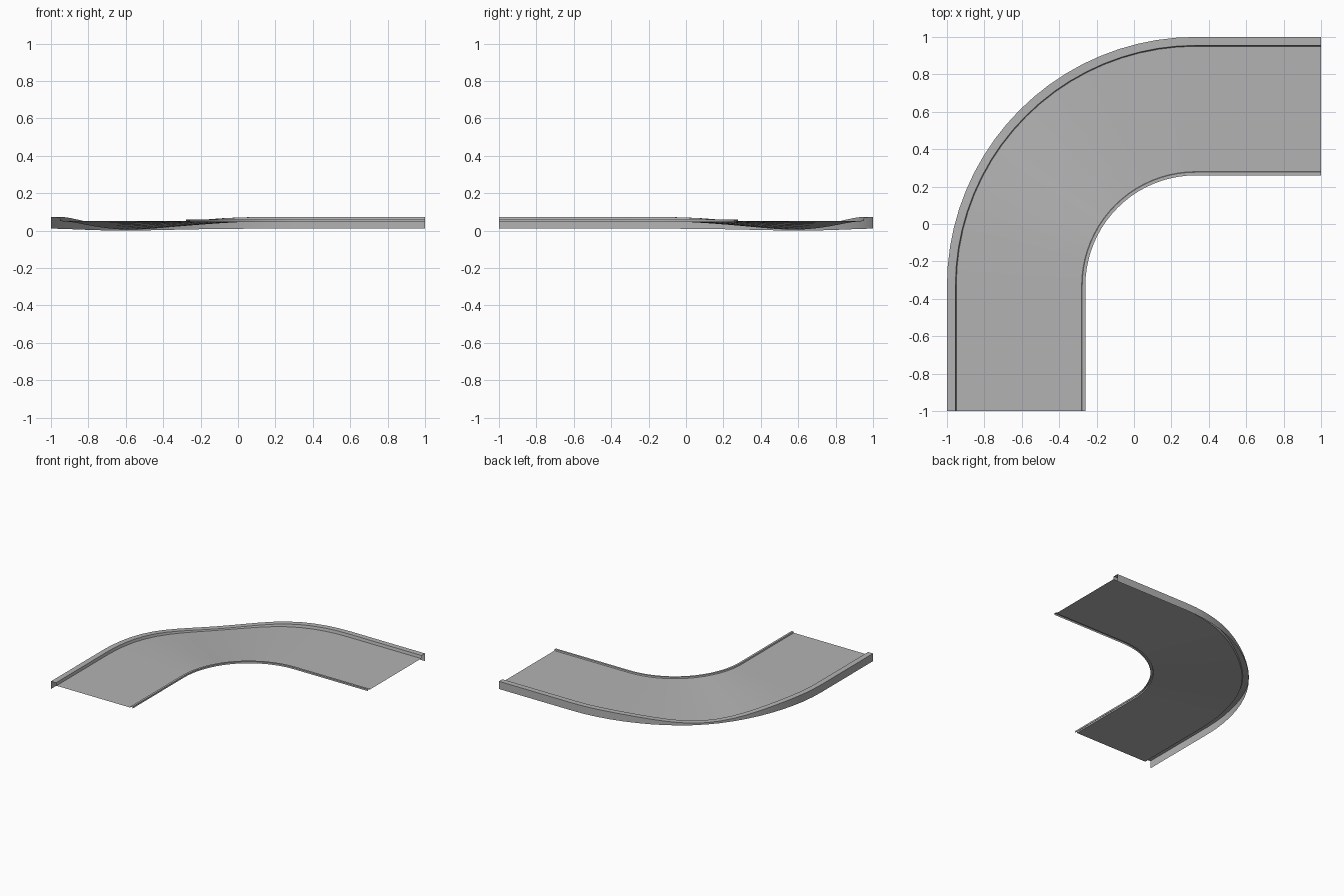
import bpy, bmesh, math

if "Cube" in bpy.data.objects:
    bpy.data.objects.remove(bpy.data.objects["Cube"])

CENTRE = 0.33          # bend centre is at (CENTRE, -CENTRE)
SEGMENTS = 20

grey = bpy.data.materials.new("light grey")
grey.use_nodes = True
grey.diffuse_color = (0.45, 0.45, 0.45, 1)
grey.node_tree.nodes["Principled BSDF"].inputs["Base Color"].default_value = grey.diffuse_color

# Path stations: (angle round the bend, extra straight length before / after)
start, end = (0, -1 + CENTRE), (math.pi / 2, 1 - CENTRE)
stations = [start] + [(math.pi / 2 * i / SEGMENTS, 0) for i in range(SEGMENTS + 1)] + [end]


def place(angle, straight, radius, z):
    """Point at a radius from the bend centre, slid along the end tangent."""
    x = CENTRE - radius * math.cos(angle) + straight * math.sin(angle)
    y = -CENTRE + radius * math.sin(angle) + straight * math.cos(angle)
    return (x, y, z)


def sweep(name, profile):
    """Sweep (radius, height, drop at mid-bend) points along the path as an open sheet."""
    bm = bmesh.new()
    rows = []
    for angle, straight in stations:
        dip = math.sin(2 * angle) ** 4
        rows.append([bm.verts.new(place(angle, straight, r, z - drop * dip))
                     for r, z, drop in profile])
    for a, b in zip(rows, rows[1:]):
        for j in range(len(profile) - 1):
            bm.faces.new((a[j], a[j + 1], b[j + 1], b[j]))
    mesh = bpy.data.meshes.new(name)
    bm.to_mesh(mesh)
    bm.free()
    mesh.materials.append(grey)
    obj = bpy.data.objects.new(name, mesh)
    bpy.context.collection.objects.link(obj)
    bpy.ops.object.select_all(action='DESELECT')
    obj.select_set(True)
    bpy.context.view_layer.objects.active = obj
    bpy.ops.object.shade_smooth_by_angle(angle=math.radians(30))


# Outer wall with its flat top and inner step, flattening in the bend
sweep("outer_rail", [(1.33, 0.01, 0.01), (1.33, 0.073, 0.058),
                     (1.285, 0.073, 0.058), (1.28, 0.05, 0.045)])
# Road surface, banked outwards through the bend
sweep("road", [(1.28, 0.05, 0.045), (0.61, 0.05, 0)])
# Low lip on the inside of the bend
sweep("inner_lip", [(0.61, 0.05, 0), (0.607, 0.06, 0), (0.59, 0.06, 0), (0.59, 0.046, 0)])
